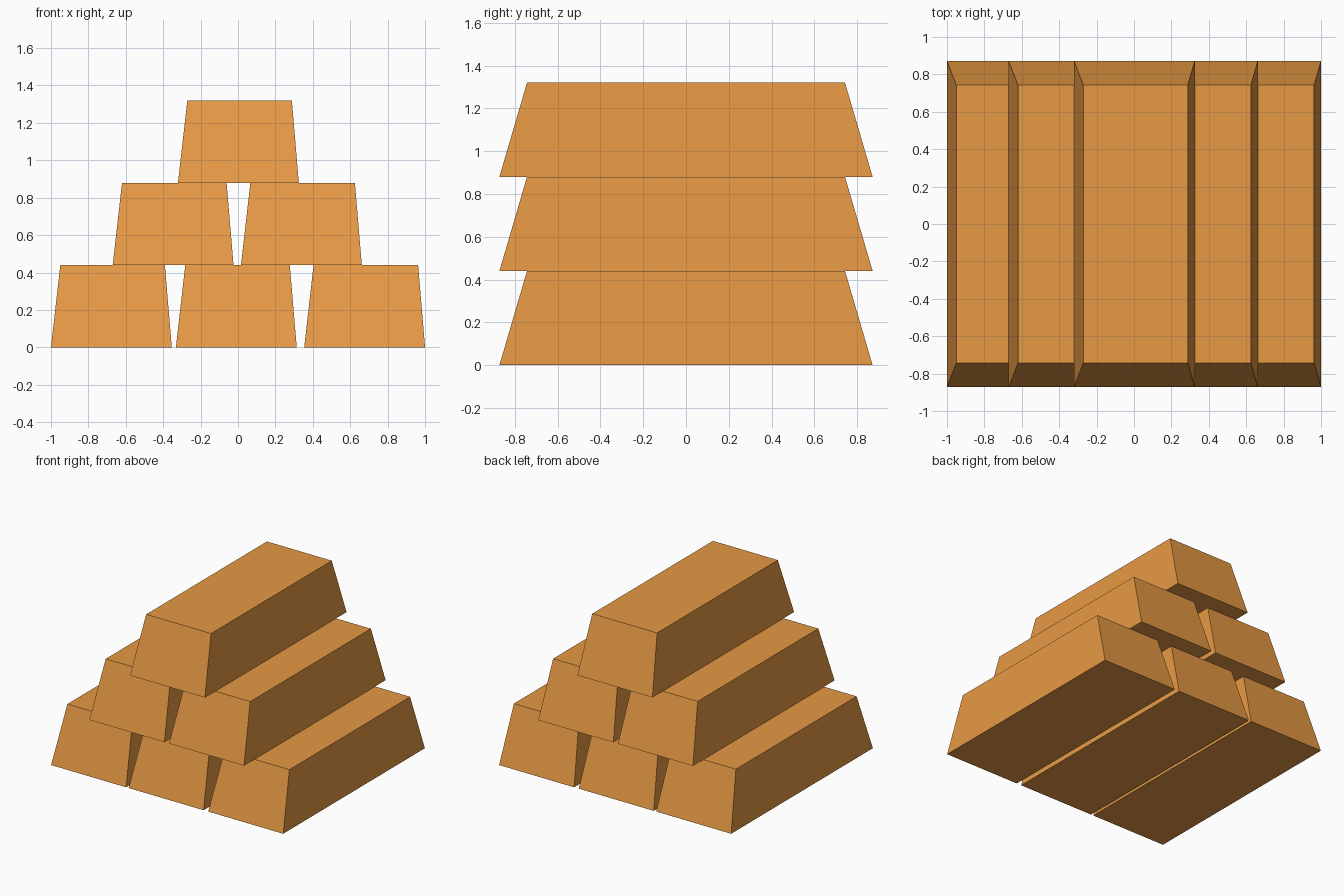
import bpy, bmesh

if "Cube" in bpy.data.objects:
    bpy.data.objects.remove(bpy.data.objects["Cube"])

# One flat orange-gold colour
gold = bpy.data.materials.new("orange_gold")
gold.diffuse_color = (0.791, 0.319, 0.058, 1)
gold.use_nodes = True
gold.node_tree.nodes["Principled BSDF"].inputs["Base Color"].default_value = gold.diffuse_color

WIDTH, HEIGHT, HALF_LEN = 0.646, 0.44, 0.872
INSET_LEFT, INSET_RIGHT, HALF_TOP = 0.05, 0.037, 0.743


def bar(name, x, z):
    """Tapered ingot whose lower left edge is at x and base at z."""
    bm = bmesh.new()
    bmesh.ops.create_cube(bm, size=2)
    for v in bm.verts:
        top, right = v.co.z > 0, v.co.x > 0
        side = 1 if v.co.y > 0 else -1
        vx = WIDTH if right else 0
        if top:
            vx += -INSET_RIGHT if right else INSET_LEFT
        v.co = (x + vx, side * (HALF_TOP if top else HALF_LEN),
                z + (HEIGHT if top else 0))
    mesh = bpy.data.meshes.new(name)
    bm.to_mesh(mesh)
    bm.free()
    mesh.materials.append(gold)
    bpy.context.collection.objects.link(bpy.data.objects.new(name, mesh))


# Pyramid of three, two and one bars
rows = [("bottom", (-1.0, -0.332, 0.354)),
        ("middle", (-0.67, 0.016)),
        ("top", (-0.321,))]
for level, (label, starts) in enumerate(rows):
    for i, x in enumerate(starts):
        bar(f"{label}_bar_{i + 1}", x, level * HEIGHT)
